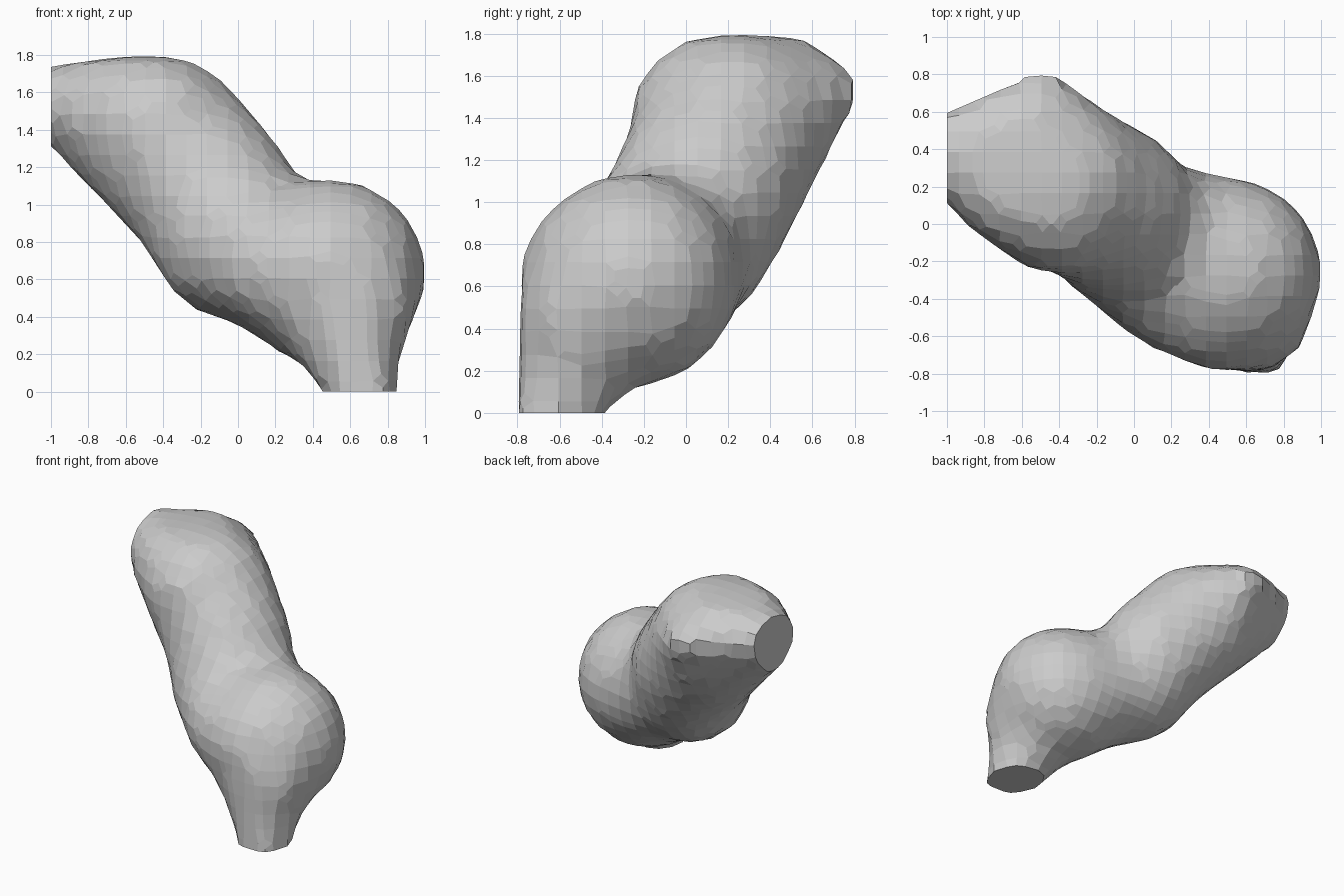
import bpy, bmesh
from mathutils import Vector, Matrix

if "Cube" in bpy.data.objects:
    bpy.data.objects.remove(bpy.data.objects["Cube"])

# Control balls: (x, y, z, radius)
foot = (0.69, -0.66, -0.14, 0.165)
ankle = (0.62, -0.55, 0.20, 0.25)
shin = (0.53, -0.37, 0.54, 0.415)
side = (0.64, -0.48, 0.48, 0.31)
bulge = (0.50, -0.26, 0.63, 0.51)
belly = (0.46, -0.40, 0.66, 0.39)
flank = (0.20, -0.34, 0.68, 0.34)
neck = (0.05, -0.03, 0.77, 0.37)
waist = (-0.02, -0.03, 0.82, 0.44)
chest = (-0.14, 0.09, 1.05, 0.45)
head = (-0.40, 0.22, 1.34, 0.46)
brow = (-0.42, 0.13, 1.39, 0.40)
crown = (-0.58, 0.50, 1.60, 0.19)
cheek_a = (-0.64, 0.15, 1.51, 0.28)
cheek_b = (-0.64, 0.38, 1.54, 0.25)
jowl_a = (-0.78, 0.12, 1.46, 0.18)
jowl_b = (-0.78, 0.34, 1.46, 0.18)
tip = (-1.12, 0.42, 1.60, 0.125)
peak = (-0.49, 0.79, 1.56, 0.06)


def add_hull(target, balls):
    """Wrap a group of balls in one convex skin and append it."""
    part = bmesh.new()
    for x, y, z, r in balls:
        bmesh.ops.create_icosphere(part, subdivisions=3, radius=r,
                                   matrix=Matrix.Translation((x, y, z)))
    res = bmesh.ops.convex_hull(part, input=part.verts[:])
    loose = {g for g in res["geom_interior"] + res["geom_unused"]
             if isinstance(g, bmesh.types.BMVert)}
    bmesh.ops.delete(part, geom=list(loose), context='VERTS')
    bmesh.ops.recalc_face_normals(part, faces=part.faces[:])
    tmp = bpy.data.meshes.new("hull_tmp")
    part.to_mesh(tmp)
    part.free()
    target.from_mesh(tmp)
    bpy.data.meshes.remove(tmp)


# Overlapping lobes of the bent body
bm = bmesh.new()
for group in ([foot, ankle], [ankle, shin, side], [shin, side, bulge, belly],
              [bulge, shin, neck], [belly, flank, shin], [flank, waist],
              [waist, chest], [chest, head], [head, brow, cheek_a, cheek_b],
              [head, jowl_a, jowl_b], [cheek_a, cheek_b, jowl_a, jowl_b, tip],
              [head, brow, crown, cheek_b], [head, cheek_b, crown, tip, peak]):
    add_hull(bm, group)
mesh = bpy.data.meshes.new("lobed_body")
bm.to_mesh(mesh)
bm.free()
body = bpy.data.objects.new("lobed_body", mesh)
bpy.context.collection.objects.link(body)

# Fuse the lobes, soften, then rebuild as a coarse faceted skin
for name, size in (("fuse", 0.035), ("facet", 0.11)):
    remesh = body.modifiers.new(name, 'REMESH')
    remesh.mode = 'VOXEL'
    remesh.voxel_size = size
    if name == "fuse":
        smooth = body.modifiers.new("soften", 'SMOOTH')
        smooth.factor = 0.5
        smooth.iterations = 2
bpy.context.view_layer.update()
deps = bpy.context.evaluated_depsgraph_get()
fused = bpy.data.meshes.new_from_object(body.evaluated_get(deps))
body.modifiers.clear()

# Flat cut ends: underside and left tip
bm = bmesh.new()
bm.from_mesh(fused)
for co, normal in (((0, 0, 0), (0, 0, -1)), ((-1, 0, 0), (-1, 0, 0))):
    cut = bmesh.ops.bisect_plane(bm, geom=bm.verts[:] + bm.edges[:] + bm.faces[:],
                                 plane_co=Vector(co), plane_no=Vector(normal),
                                 clear_outer=True)
    rim = [e for e in cut["geom_cut"] if isinstance(e, bmesh.types.BMEdge)]
    bmesh.ops.contextual_create(bm, geom=rim)
bmesh.ops.recalc_face_normals(bm, faces=bm.faces[:])
for f in bm.faces:
    f.smooth = False
bm.to_mesh(fused)
bm.free()
body.data = fused
